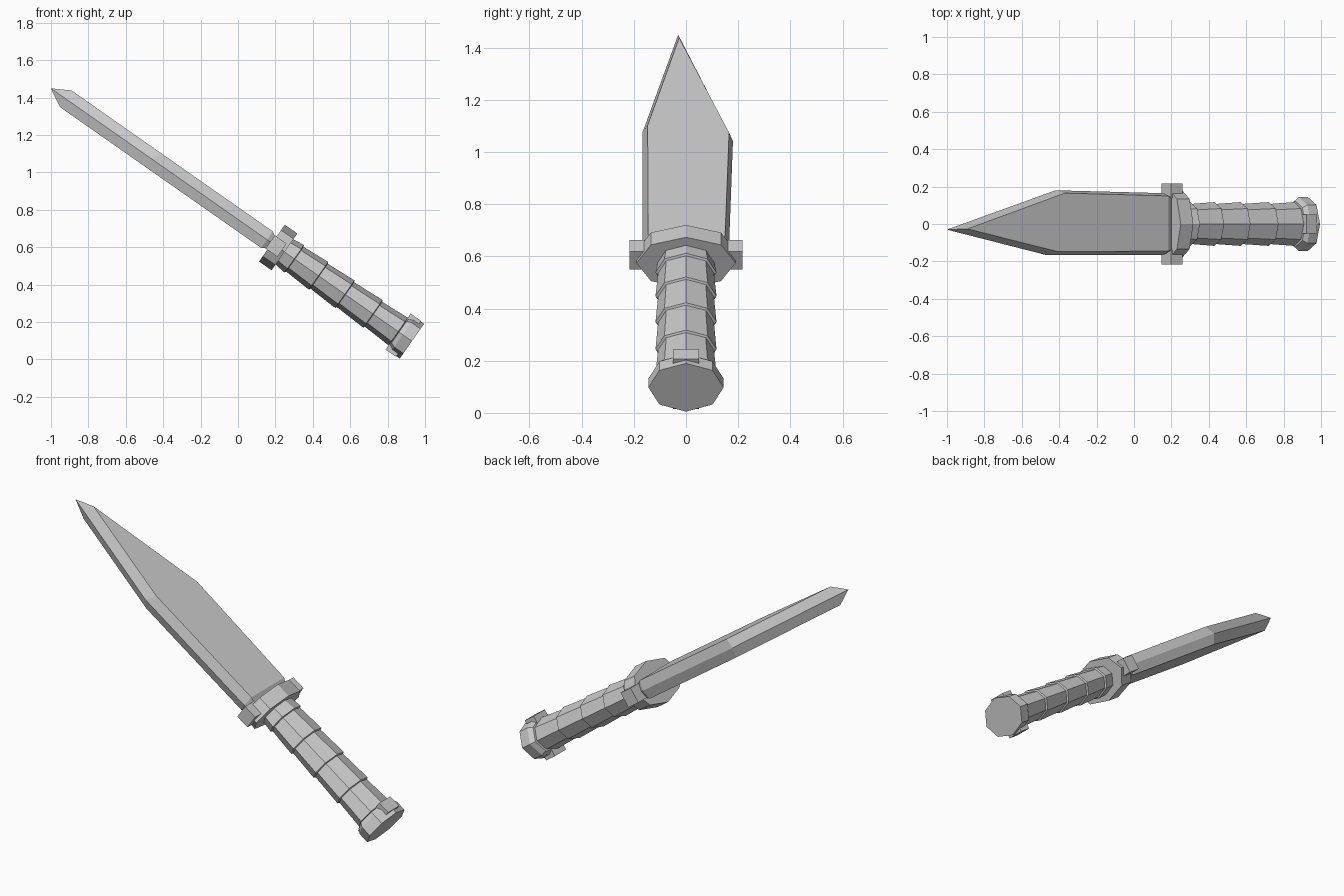
import bpy, bmesh, math
from mathutils import Vector

if "Cube" in bpy.data.objects:
    bpy.data.objects.remove(bpy.data.objects["Cube"])

# Knife frame: a runs from pommel to tip, y is width, v is thickness
TILT = math.radians(35)
ORIGIN = Vector((0.93, 0, 0.0975))
U = Vector((-math.cos(TILT), 0, math.sin(TILT)))
V = Vector((math.sin(TILT), 0, math.cos(TILT)))


def place(a, y, v):
    return ORIGIN + U * a + V * v + Vector((0, y, 0))


def loft(name, rings, cap_end=True):
    """Skin a list of equal-length rings of (a, y, v) points."""
    bm = bmesh.new()
    loops = [[bm.verts.new(place(*p)) for p in r] for r in rings]
    n = len(loops[0])
    for r, s in zip(loops, loops[1:]):
        for i in range(n):
            j = (i + 1) % n
            bm.faces.new((r[i], r[j], s[j], s[i]))
    bm.faces.new(loops[0])
    if cap_end:
        bm.faces.new(loops[-1])
    bmesh.ops.remove_doubles(bm, verts=bm.verts, dist=1e-4)
    bmesh.ops.recalc_face_normals(bm, faces=bm.faces)
    me = bpy.data.meshes.new(name)
    bm.to_mesh(me)
    bm.free()
    ob = bpy.data.objects.new(name, me)
    bpy.context.collection.objects.link(ob)
    return ob


def octagon(a, ry, rv):
    return [(a, ry * math.cos(i * math.pi / 4), rv * math.sin(i * math.pi / 4))
            for i in range(8)]


def box(name, a0, a1, y0, y1, v0, v1):
    return loft(name, [[(a, y0, v0), (a, y1, v0), (a, y1, v1), (a, y0, v1)]
                       for a in (a0, a1)])


def blade_ring(edge_l, flat_l, edge_r, flat_r, t):
    """Six-sided section; each argument is (a, y), t is half thickness."""
    return [(*edge_l, 0), (*flat_l, t), (*flat_r, t),
            (*edge_r, 0), (*flat_r, -t), (*flat_l, -t)]


# Blade: chamfered heel, straight body, bend, chisel-ended point
T = 0.054
tip, flat_tip = (2.357, -0.03), (2.26, -0.026)
loft("blade", [
    blade_ring((0.90, 0.145), (0.90, 0.135), (0.90, -0.145), (0.90, -0.135), 0.028),
    blade_ring((0.945, 0.165), (0.947, 0.15), (0.945, -0.166), (0.947, -0.145), T),
    blade_ring((1.648, 0.18), (1.625, 0.165), (1.703, -0.167), (1.674, -0.147), T),
    blade_ring(tip, flat_tip, tip, flat_tip, T),
], cap_end=False)

# Guard with a lug on each side
loft("guard", [octagon(0.832, 0.19, 0.12), octagon(0.914, 0.19, 0.12)])
for side, label in ((1, "left"), (-1, "right")):
    box("guard_lug_" + label, 0.848, 0.925, side * 0.14, side * 0.217, -0.043, 0.043)

# Grip: stepped segments that flare toward the pommel
grip = []
joints = [0.06, 0.09, 0.255, 0.438, 0.61, 0.768, 0.85]
for a0, a1 in zip(joints, joints[1:]):
    grip += [octagon(a0, 0.117, 0.09), octagon(a1 - 0.004, 0.107, 0.081)]
loft("grip", grip)

# Pommel cap with a tab above and below
loft("pommel", [octagon(0, 0.144, 0.113), octagon(0.06, 0.144, 0.113),
                octagon(0.085, 0.125, 0.098)])
for side, label in ((1, "top"), (-1, "bottom")):
    box("pommel_tab_" + label, 0.022, 0.09, -0.05, 0.05, side * 0.06, side * 0.117)
